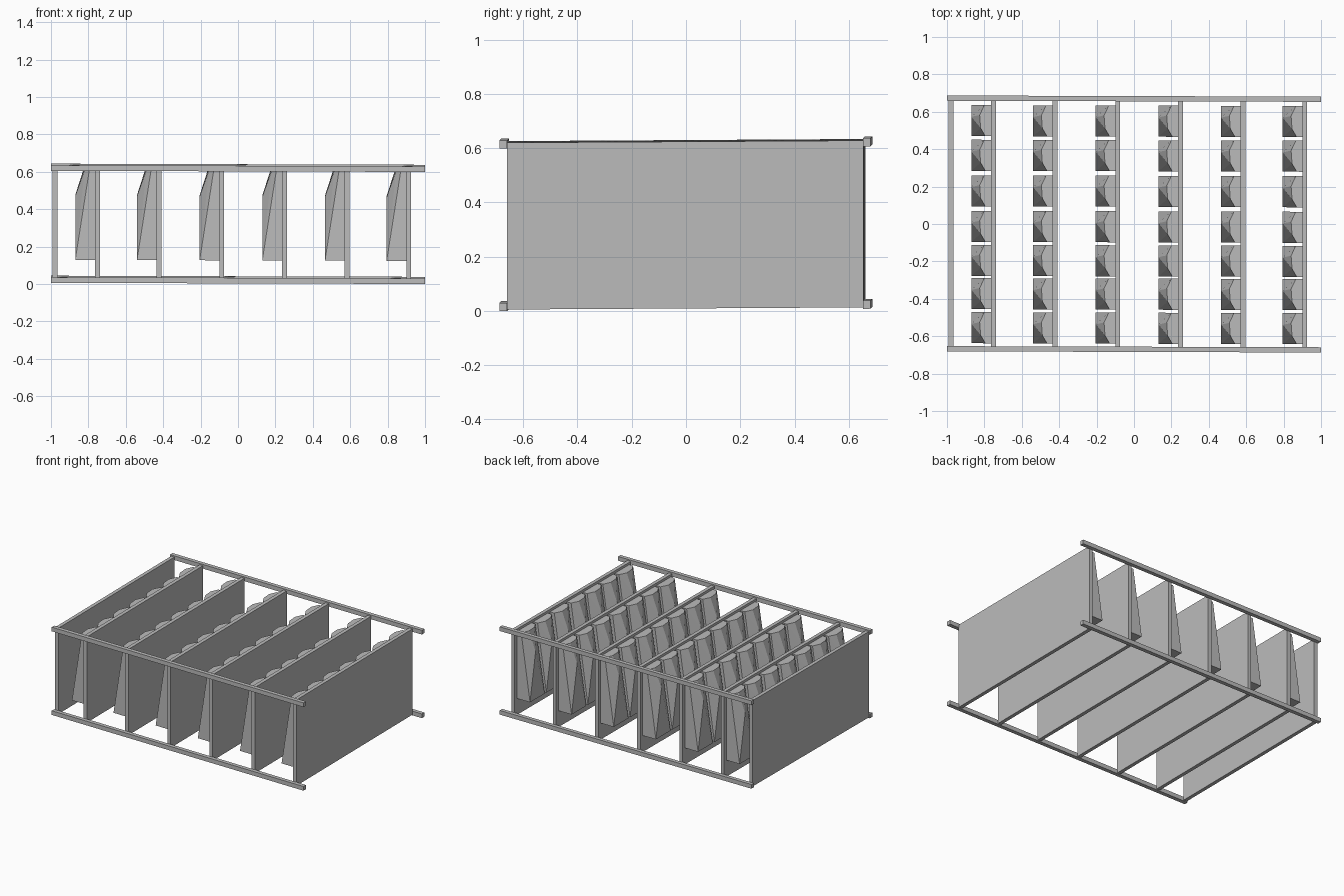
import bpy, bmesh

if "Cube" in bpy.data.objects:
    bpy.data.objects.remove(bpy.data.objects["Cube"])

grey = bpy.data.materials.new("plain grey")
grey.diffuse_color = (0.5, 0.5, 0.5, 1)
grey.use_nodes = True
grey.node_tree.nodes["Principled BSDF"].inputs["Base Color"].default_value = grey.diffuse_color


def settle(v):
    """Slight lean of the whole rack."""
    x, y, z = v
    return (x, y - 0.003 * x, z + 0.006 * y - 0.003 * x)


def add_hull(name, points):
    """Flat-faced convex solid through the given points."""
    bm = bmesh.new()
    for p in points:
        bm.verts.new(settle(p))
    res = bmesh.ops.convex_hull(bm, input=bm.verts[:])
    inner = [g for g in res["geom_interior"] if isinstance(g, bmesh.types.BMVert)]
    if inner:
        bmesh.ops.delete(bm, geom=inner, context='VERTS')
    bmesh.ops.dissolve_limit(bm, angle_limit=0.01, verts=bm.verts[:], edges=bm.edges[:])
    bmesh.ops.recalc_face_normals(bm, faces=bm.faces[:])
    mesh = bpy.data.meshes.new(name)
    bm.to_mesh(mesh)
    bm.free()
    mesh.materials.append(grey)
    obj = bpy.data.objects.new(name, mesh)
    bpy.context.collection.objects.link(obj)
    return obj


def add_box(name, xs, ys, zs):
    return add_hull(name, [(x, y, z) for x in xs for y in ys for z in zs])


# Four long rails
for side, y in (("front", -0.67), ("back", 0.67)):
    for level, z in (("lower", 0.022), ("upper", 0.621)):
        add_box(f"{side}_{level}_rail", (-1, 1), (y - 0.014, y + 0.014), (z - 0.015, z + 0.015))

# Upright panels between the rails
panel_x = [-0.765, -0.435, -0.10, 0.235, 0.57, 0.90]
for i, x in enumerate([-0.992] + panel_x):
    add_box(f"panel_{i}", (x, x + 0.026), (-0.658, 0.658), (0.012, 0.627))

# Faceted blocks hung on the left face of each inner panel
pod_y = [-0.557, -0.375, -0.197, -0.015, 0.175, 0.365, 0.55]
for i, x in enumerate(panel_x):
    for j, y in enumerate(pod_y):
        h = 0.083
        add_hull(f"block_{i}_{j}", [
            (x, y - h, 0.13), (x, y + h, 0.13),
            (x - 0.105, y - h, 0.13), (x - 0.105, y + h, 0.13),
            (x, y - h, 0.61), (x, y + h, 0.61),
            (x - 0.03, y - h, 0.61), (x - 0.035, y + h, 0.61),
            (x - 0.06, y + 0.03, 0.61), (x - 0.055, y - 0.04, 0.61),
            (x - 0.105, y + 0.02, 0.47),
        ])
